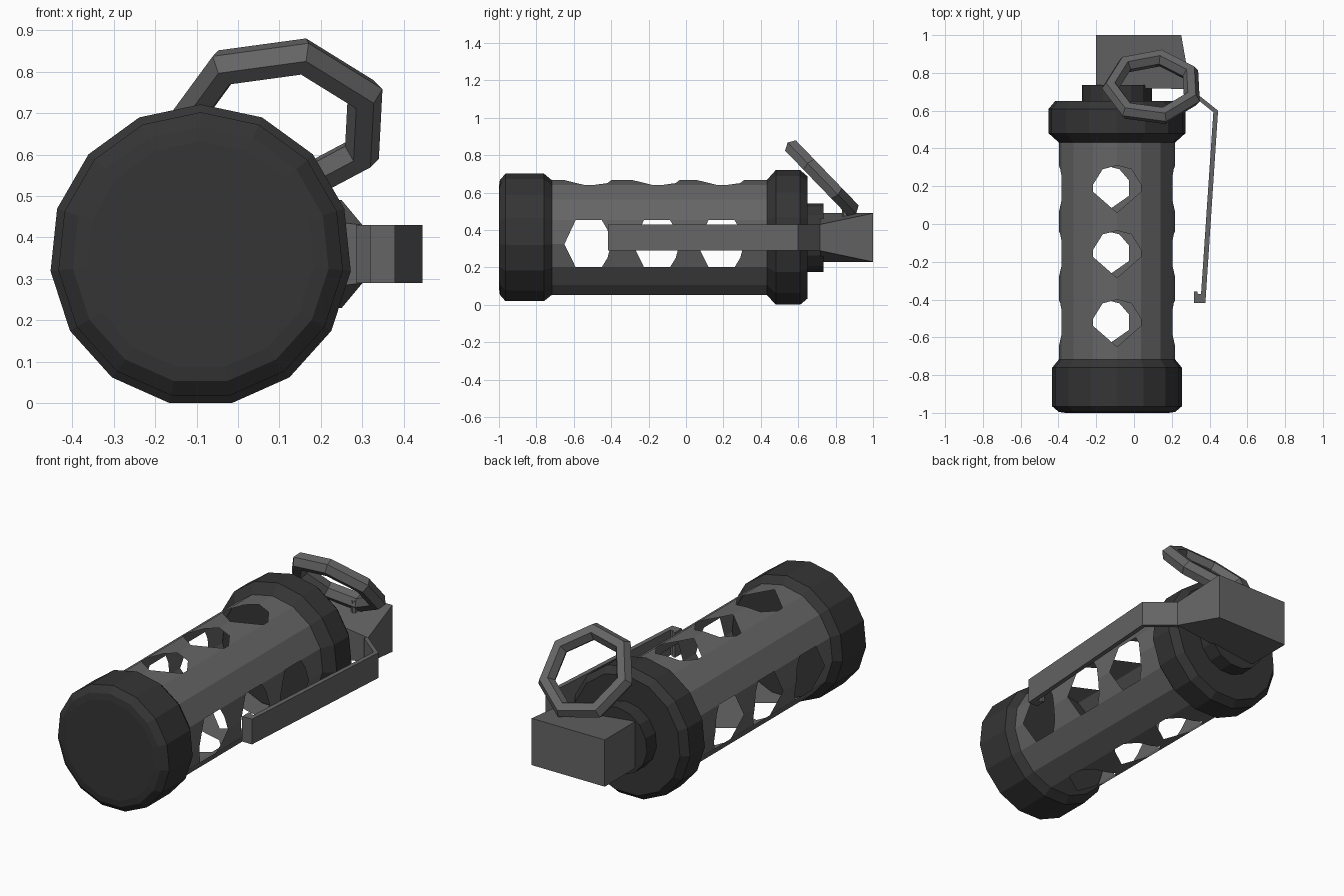
import bpy, bmesh
from math import cos, sin, radians, tau
from mathutils import Vector, Matrix

if "Cube" in bpy.data.objects:
    bpy.data.objects.remove(bpy.data.objects["Cube"])

CX, CZ, N = -0.09, 0.357, 15


def material(name, v):
    m = bpy.data.materials.new(name)
    m.diffuse_color = (v, v, v, 1)
    m.use_nodes = True
    m.node_tree.nodes["Principled BSDF"].inputs["Base Color"].default_value = m.diffuse_color
    return m


DARK = material("dark_cap", 0.035)
GREY = material("grey_metal", 0.13)


def finish(name, bm, mat, recalc=True):
    bmesh.ops.remove_doubles(bm, verts=bm.verts, dist=1e-5)
    if recalc:
        bmesh.ops.recalc_face_normals(bm, faces=bm.faces)
    me = bpy.data.meshes.new(name)
    bm.to_mesh(me)
    bm.free()
    me.materials.append(mat)
    ob = bpy.data.objects.new(name, me)
    bpy.context.collection.objects.link(ob)
    return ob


def polar(r, k, y):
    a = radians(90 + 360 / N * k)
    return Vector((CX + r * cos(a), y, CZ + r * sin(a)))


def lathe(name, profile, mat):
    bm = bmesh.new()
    rings = [[bm.verts.new(polar(r, k, y)) for k in range(N)] for r, y in profile]
    for a, b in zip(rings, rings[1:]):
        for k in range(N):
            j = (k + 1) % N
            bm.faces.new((a[k], a[j], b[j], b[k]))
    bm.faces.new(rings[0])
    bm.faces.new(rings[-1])
    return finish(name, bm, mat)


# end caps and neck
lathe("front_cap", [(0.275, -1), (0.31, -0.995), (0.345, -0.965), (0.345, -0.76), (0.308, -0.715)], DARK)
lathe("rear_cap", [(0.308, 0.43), (0.364, 0.48), (0.364, 0.61), (0.33, 0.65)], DARK)
lathe("neck", [(0.185, 0.64), (0.185, 0.735)], DARK)

# thin perforated tube: each facet beside a hole row is split around half holes
R, Y0, Y1 = 0.31, -0.72, 0.44
HOLE_Y = (-0.52, -0.155, 0.19)
HOLE_ROWS = {0: 0.02, 4: 0.07, 7: 0.04, 11: 0.07}   # row: half length of the side edge
bm = bmesh.new()


def add_face(points):
    f = bm.faces.new([bm.verts.new(p) for p in points])
    f.normal_update()
    c = f.calc_center_median()
    if f.normal.dot(c - Vector((CX, c.y, CZ))) < 0:
        f.normal_flip()


for k in range(N):
    j = (k + 1) % N
    c, o = (k, j) if k in HOLE_ROWS else (j, k)
    if c not in HOLE_ROWS:
        add_face([polar(R, k, Y0), polar(R, k, Y1), polar(R, j, Y1), polar(R, j, Y0)])
        continue
    e = HOLE_ROWS[c]
    start = [polar(R, c, Y0), polar(R, o, Y0)]
    for y in HOLE_Y:
        add_face(start + [polar(R, o, y - e), polar(R, c, y - 0.13)])
        mid = polar(R, c, y + 0.1).lerp(polar(R, o, y + 0.1), 0.6)
        start = [polar(R, c, y + 0.12), mid, polar(R, o, y + e)]
    add_face(start + [polar(R, o, Y1), polar(R, c, Y1)])
finish("perforated_body", bm, GREY, recalc=False)


def prism(name, outline, zs):
    """Plan outline with a low and high z for each point."""
    bm = bmesh.new()
    lo = [bm.verts.new((x, y, z[0])) for (x, y), z in zip(outline, zs)]
    hi = [bm.verts.new((x, y, z[1])) for (x, y), z in zip(outline, zs)]
    bm.faces.new(lo)
    bm.faces.new(hi)
    n = len(lo)
    for i in range(n):
        j = (i + 1) % n
        bm.faces.new((lo[i], lo[j], hi[j], hi[i]))
    return finish(name, bm, GREY)


# fuse head tapering to the lever, and the bent lever with its hooked tip
prism("fuse_head", [(-0.2, 0.72), (0.3, 0.715), (0.25, 1), (-0.2, 1)],
      [(0.23, 0.49), (0.29, 0.43), (0.23, 0.49), (0.23, 0.49)])
lever = [(0.295, 0.72), (0.445, 0.6), (0.378, -0.417), (0.318, -0.417), (0.318, -0.358),
         (0.335, -0.358), (0.338, -0.37), (0.355, -0.37), (0.42, 0.592), (0.285, 0.7)]
prism("safety_lever", lever, [(0.29, 0.43)] * len(lever))

# pull ring: seven-sided torus, tilted
bm = bmesh.new()
SEG, SIDES, MAJ, MIN = 7, 6, 0.225, 0.046
tilt = Matrix.Translation((0.1, 0.725, 0.68)) @ Matrix.Rotation(radians(134), 4, 'X')
loops = []
for i in range(SEG):
    a = radians(75) + tau * i / SEG
    loop = []
    for s in range(SIDES):
        r = MAJ + MIN * cos(tau * s / SIDES)
        loop.append(bm.verts.new(tilt @ Vector((r * cos(a), r * sin(a), MIN * sin(tau * s / SIDES)))))
    loops.append(loop)
for i in range(SEG):
    a, b = loops[i], loops[(i + 1) % SEG]
    for s in range(SIDES):
        t = (s + 1) % SIDES
        bm.faces.new((a[s], b[s], b[t], a[t]))
finish("pull_ring", bm, GREY)

# pin holding the ring
bm = bmesh.new()
bmesh.ops.create_cone(bm, cap_ends=True, segments=6, radius1=0.016, radius2=0.016, depth=0.1,
                      matrix=Matrix.Translation((0.12, 0.85, 0.49)))
finish("ring_pin", bm, GREY)
